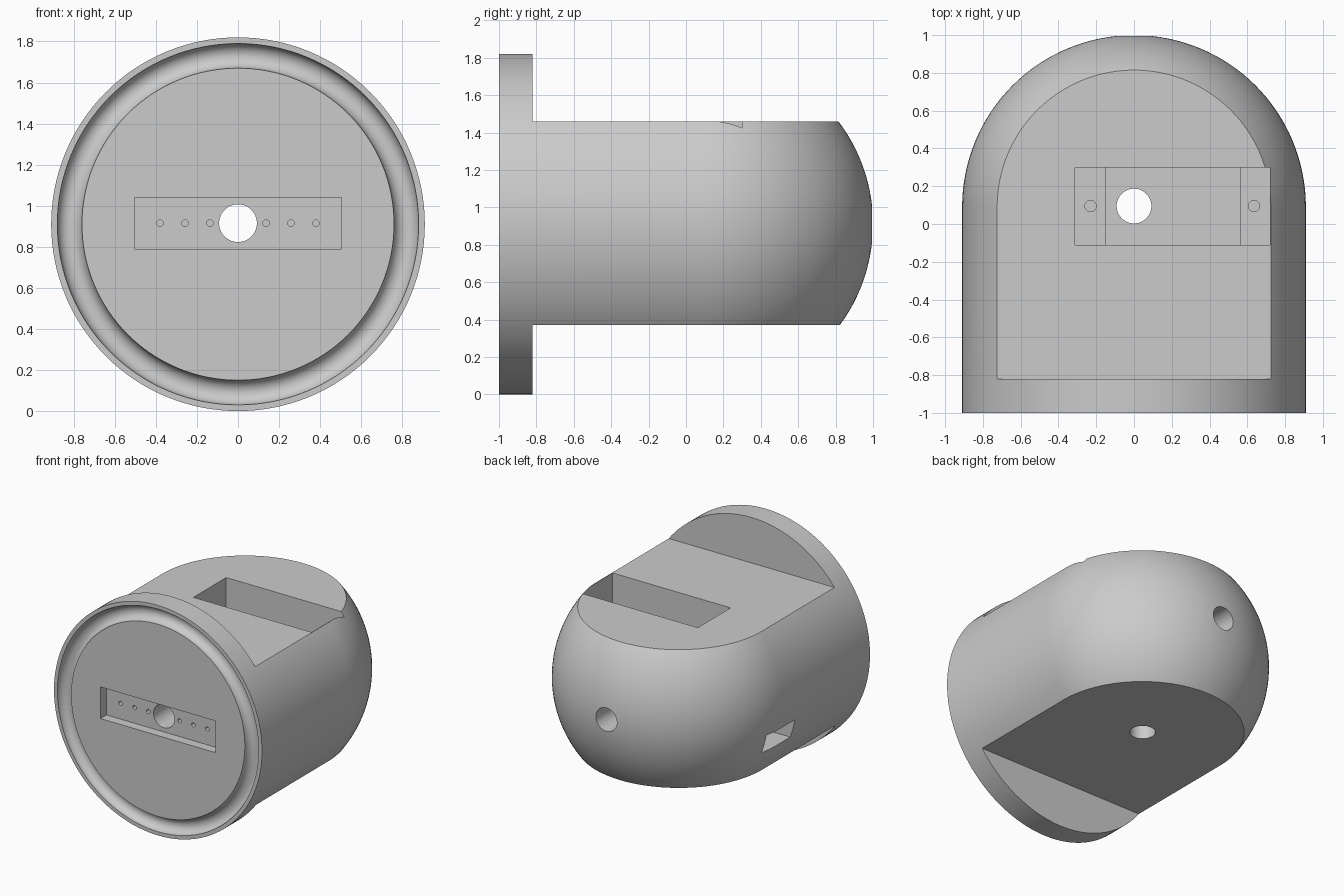
import bpy, bmesh, math
from mathutils import Matrix, Vector

cube = bpy.data.objects.get("Cube")
if cube:
    bpy.data.objects.remove(cube, do_unlink=True)

R = 0.91            # shell radius, also the height of its axis
DOME_Y = 0.09       # where the barrel turns into the dome

grey = bpy.data.materials.new("plain grey")
grey.use_nodes = True
COLOUR = (0.6, 0.6, 0.6, 1)
grey.diffuse_color = COLOUR
grey.node_tree.nodes["Principled BSDF"].inputs["Base Color"].default_value = COLOUR


def make_object(name, bm):
    bmesh.ops.recalc_face_normals(bm, faces=bm.faces[:])
    mesh = bpy.data.meshes.new(name)
    bm.to_mesh(mesh)
    bm.free()
    mesh.materials.append(grey)
    obj = bpy.data.objects.new(name, mesh)
    bpy.context.collection.objects.link(obj)
    return obj


# Domed shell: a profile of (radius, y) spun about the y axis
profile = [(0, -1)]
for i in range(17):                      # half-round groove in the front face
    a = math.pi * i / 16
    profile.append((0.82 - 0.06 * math.cos(a), -1 + 0.06 * math.sin(a)))
profile.append((R, -1))
for i in range(33):                      # barrel end and dome
    a = math.pi / 2 * i / 32
    profile.append((R * math.cos(a) if i < 32 else 0, DOME_Y + R * math.sin(a)))

bm = bmesh.new()
verts = [bm.verts.new((r, y, 0)) for r, y in profile]
edges = [bm.edges.new(pair) for pair in zip(verts, verts[1:])]
bmesh.ops.spin(bm, geom=verts + edges, cent=(0, 0, 0), axis=(0, 1, 0),
               angle=2 * math.pi, steps=128, use_duplicate=False)
bmesh.ops.remove_doubles(bm, verts=bm.verts[:], dist=0.0001)
bmesh.ops.dissolve_degenerate(bm, edges=bm.edges[:], dist=0.0001)
bmesh.ops.translate(bm, verts=bm.verts[:], vec=(0, 0, R))
shell = make_object("domed_housing", bm)

cutters = []


def cut(obj):
    obj.hide_render = True
    cutters.append(obj)
    mod = shell.modifiers.new(obj.name, 'BOOLEAN')
    mod.operation = 'DIFFERENCE'
    mod.solver = 'EXACT'
    mod.object = obj


def cut_box(name, x, y, z):
    bm = bmesh.new()
    size = [b - a for a, b in (x, y, z)]
    mid = [(a + b) / 2 for a, b in (x, y, z)]
    bmesh.ops.create_cube(bm, size=1, matrix=Matrix.Translation(mid) @ Matrix.Diagonal((*size, 1)))
    cut(make_object(name, bm))


def cut_hole(name, start, end, radius, sides=48):
    bm = bmesh.new()
    start, end = Vector(start), Vector(end)
    turn = (end - start).to_track_quat('Z', 'Y').to_matrix().to_4x4()
    bmesh.ops.create_cone(bm, cap_ends=True, segments=sides, radius1=radius, radius2=radius,
                          depth=(end - start).length,
                          matrix=Matrix.Translation((start + end) / 2) @ turn)
    cut(make_object(name, bm))


# Flats above and below, behind the round front flange
cut_box("top_flat", (-1.2, 1.2), (-0.82, 1.2), (1.46, 2.2))
cut_box("bottom_flat", (-1.2, 1.2), (-0.82, 1.2), (-0.4, 0.37))

# Motor pocket: wide upper part with shelves, narrower body below
cut_box("pocket_upper", (-0.313, 0.72), (-0.11, 0.3), (0.77, 1.6))
cut_box("pocket_body", (-0.15, 0.56), (-0.11, 0.3), (0.59, 1.0))
cut_box("cable_window", (-1.2, 0), (-0.085, 0.25), (0.592, 0.74))
for x in (-0.23, 0.635):
    cut_hole("shelf_hole", (x, 0.095, 0.5), (x, 0.095, 0.9), 0.03, 32)

# Recess in the front face with its row of pin holes
cut_box("front_recess", (-0.503, 0.503), (-1.2, -0.925), (0.79, 1.04))
for side in (-1, 1):
    for x in (0.137, 0.258, 0.38):
        cut_hole("pin_hole", (side * x, -1.1, 0.915), (side * x, -0.8, 0.915), 0.016, 24)

# Through holes along the axis and down through the pocket floor
cut_hole("axis_hole", (0, -1.2, 0.915), (0, 1.2, 0.915), 0.092)
cut_hole("shaft_hole", (0, 0.095, 0.2), (0, 0.095, 0.8), 0.092)

# Bake the cuts and drop the cutters
graph = bpy.context.evaluated_depsgraph_get()
graph.update()
baked = bpy.data.meshes.new_from_object(shell.evaluated_get(graph))
shell.modifiers.clear()
shell.data = baked
for obj in cutters:
    bpy.data.objects.remove(obj, do_unlink=True)

bpy.ops.object.select_all(action='DESELECT')
shell.select_set(True)
bpy.context.view_layer.objects.active = shell
bpy.ops.object.shade_smooth_by_angle(angle=math.radians(30))
